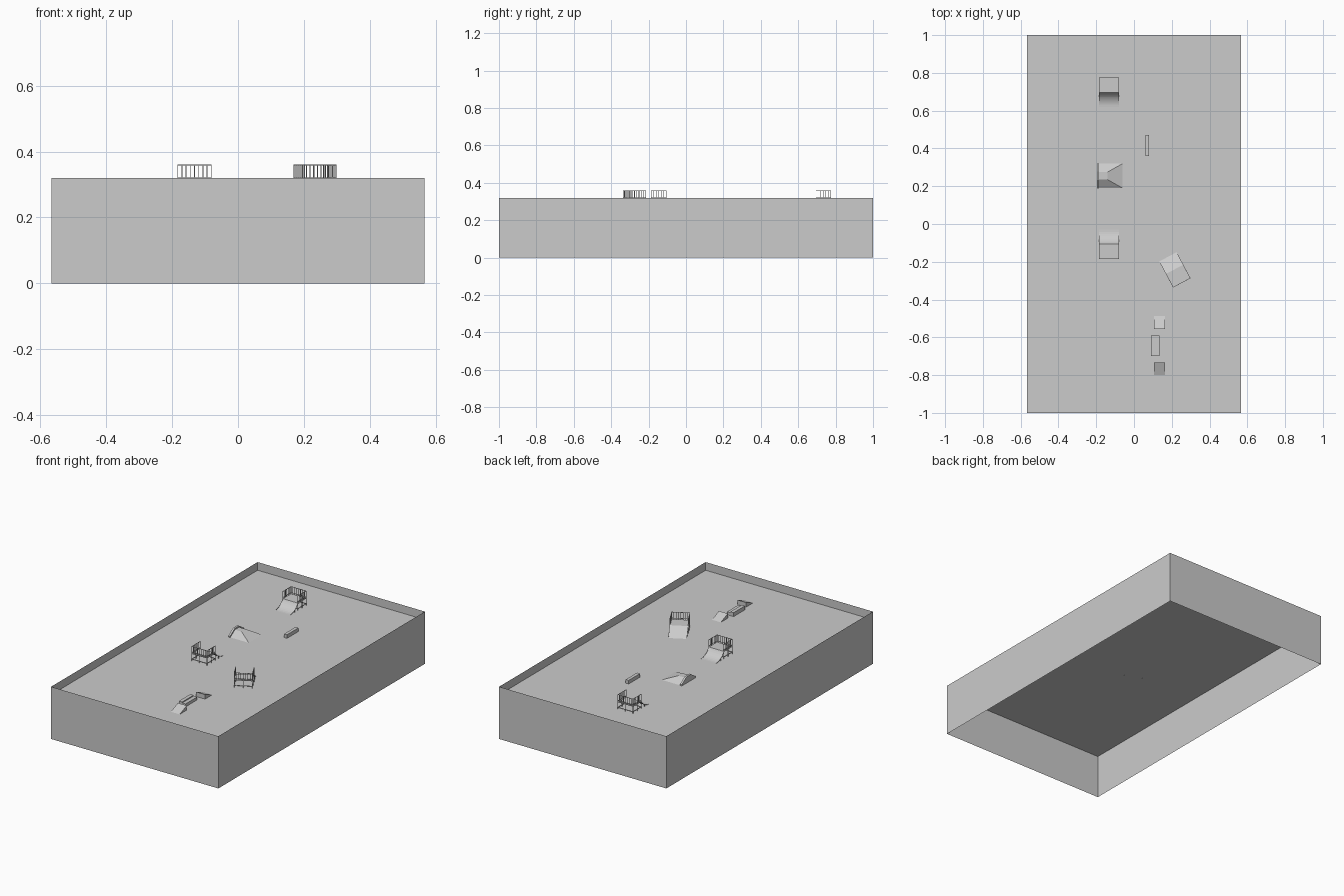
import bpy, math
from mathutils import Matrix, Vector

if "Cube" in bpy.data.objects:
    bpy.data.objects.remove(bpy.data.objects["Cube"])

FLOOR, DECK, RAIL = 0.27, 0.315, 0.36
T = 0.0025  # bar thickness


def make(name, verts, faces, mat=None):
    me = bpy.data.meshes.new(name)
    me.from_pydata([tuple(v) for v in verts], [], faces)
    if mat:
        me.transform(mat)
    me.update()
    ob = bpy.data.objects.new(name, me)
    bpy.context.collection.objects.link(ob)
    return ob


BOX_FACES = [(0, 1, 3, 2), (4, 6, 7, 5), (0, 4, 5, 1), (2, 3, 7, 6), (0, 2, 6, 4), (1, 5, 7, 3)]


def box(name, lo, hi, mat=None):
    v = [(x, y, z) for x in (lo[0], hi[0]) for y in (lo[1], hi[1]) for z in (lo[2], hi[2])]
    return make(name, v, BOX_FACES, mat)


def bars(name, segs, mat=None):
    # square bars along line segments, merged in one object
    verts, faces = [], []
    for a, b in segs:
        a, b = Vector(a), Vector(b)
        q = (b - a).to_track_quat('Z', 'Y')
        n = len(verts)
        for end in (a, b):
            for sx, sy in ((-1, -1), (1, -1), (1, 1), (-1, 1)):
                verts.append(end + q @ Vector((sx * T / 2, sy * T / 2, 0)))
        faces += [(n + 3, n + 2, n + 1, n), (n + 4, n + 5, n + 6, n + 7)]
        faces += [(n + i, n + (i + 1) % 4, n + 4 + (i + 1) % 4, n + 4 + i) for i in range(4)]
    return make(name, verts, faces, mat)


def sheet(name, profile, w, mat=None):
    # ramp surface from a (y, z) profile swept across x
    v = [(x, y, z) for y, z in profile for x in (-w, w)]
    f = [(2 * i, 2 * i + 1, 2 * i + 3, 2 * i + 2) for i in range(len(profile) - 1)]
    return make(name, v, f, mat)


# tray: four thin walls, open at the bottom, with a raised floor
X, Y, H = 0.567, 1.0, 0.32
ring = [(-X, -Y), (X, -Y), (X, Y), (-X, Y)]
make("outer_walls", [(x, y, z) for z in (0, H) for x, y in ring],
     [(i, (i + 1) % 4, 4 + (i + 1) % 4, 4 + i) for i in range(4)])
make("park_floor", [(x, y, FLOOR) for x, y in ring], [(0, 1, 2, 3)])


def platform(tag, x, y, deg, curved):
    # railed deck on scaffolding with a ramp going down toward local -y
    m = Matrix.Translation((x, y, 0)) @ Matrix.Rotation(math.radians(deg), 4, 'Z')
    w, d, run = 0.051, 0.08, 0.075
    box(tag + "_deck", (-w, 0, DECK - 0.003), (w, d, DECK), m)
    rise = DECK - FLOOR
    if curved:
        top = math.radians(62)
        prof = [(-run + run * math.sin(top * i / 8) / math.sin(top),
                 FLOOR + 0.001 + (rise - 0.001) * (1 - math.cos(top * i / 8)) / (1 - math.cos(top)))
                for i in range(9)]
    else:
        prof = [(-run, FLOOR + 0.001), (0, DECK)]
    sheet(tag + "_ramp", prof, w, m)
    # ramp edge frames
    frame = [((s * w, *prof[i]), (s * w, *prof[i + 1])) for s in (-1, 1) for i in range(len(prof) - 1)]
    mid = prof[len(prof) // 2] if curved else (-run / 2, FLOOR + rise / 2)
    frame += [((s * w, mid[0], FLOOR), (s * w, *mid)) for s in (-1, 1)]
    # scaffold legs and braces
    low = FLOOR + 0.012
    for s in (-1, 1):
        frame += [((s * w, p, FLOOR - 0.001), (s * w, p, DECK)) for p in (0, d / 2, d)]
        frame += [((s * w, 0, low), (s * w, d, low))]
    frame += [((-w, p, low), (w, p, low)) for p in (0, d)]
    frame += [((0, d, FLOOR - 0.001), (0, d, DECK))]
    bars(tag + "_scaffold", frame, m)
    # railing on three sides
    r, b = RAIL - T / 2, DECK + 0.007
    rail = []
    for z in (r, b):
        rail += [((-w, 0, z), (-w, d, z)), ((w, 0, z), (w, d, z)), ((-w, d, z), (w, d, z))]
    for i in range(6):
        rail += [((s * w, d * i / 6, DECK), (s * w, d * i / 6, r)) for s in (-1, 1)]
    rail += [((-w + 2 * w * i / 8, d, DECK), (-w + 2 * w * i / 8, d, r)) for i in range(9)]
    bars(tag + "_railing", rail, m)


platform("back_quarter_pipe", -0.132, 0.695, 0, True)
platform("middle_quarter_pipe", -0.132, -0.105, 180, True)
platform("angled_bank", 0.215, -0.24, 208, False)

# half pyramid against a low ledge
top = FLOOR + 0.03
make("half_pyramid",
     [(-0.185, 0.19, FLOOR), (-0.06, 0.19, FLOOR), (-0.06, 0.32, FLOOR), (-0.185, 0.32, FLOOR),
      (-0.185, 0.235, top), (-0.14, 0.235, top), (-0.14, 0.275, top), (-0.185, 0.275, top)],
     [(0, 1, 5, 4), (1, 2, 6, 5), (2, 3, 7, 6), (4, 5, 6, 7), (3, 0, 4, 7)])
side = [(0.187, FLOOR), (0.322, FLOOR), (0.322, FLOOR + 0.008), (0.277, top + 0.008),
        (0.233, top + 0.008), (0.187, FLOOR + 0.008)]
make("pyramid_ledge", [(x, y, z) for x in (-0.197, -0.185) for y, z in side],
     [tuple(range(5, -1, -1)), tuple(range(6, 12))] +
     [(i, (i + 1) % 6, 6 + (i + 1) % 6, 6 + i) for i in range(6)])

# grind boxes
box("grind_box", (0.06, 0.36, FLOOR), (0.08, 0.47, FLOOR + 0.022))
box("gap_box_low", (0.112, -0.70, FLOOR), (0.135, -0.59, FLOOR + 0.018))
box("gap_box_high", (0.09, -0.70, FLOOR), (0.112, -0.59, FLOOR + 0.024))

# pair of kickers with high edges facing each other
for tag, low_y, high_y in (("front", -0.80, -0.732), ("rear", -0.487, -0.555)):
    h = FLOOR + 0.028
    make(tag + "_kicker",
         [(0.105, low_y, FLOOR), (0.165, low_y, FLOOR), (0.165, high_y, FLOOR),
          (0.105, high_y, FLOOR), (0.105, high_y, h), (0.165, high_y, h)],
         [(0, 1, 5, 4), (1, 2, 5), (0, 4, 3), (2, 3, 4, 5)])
